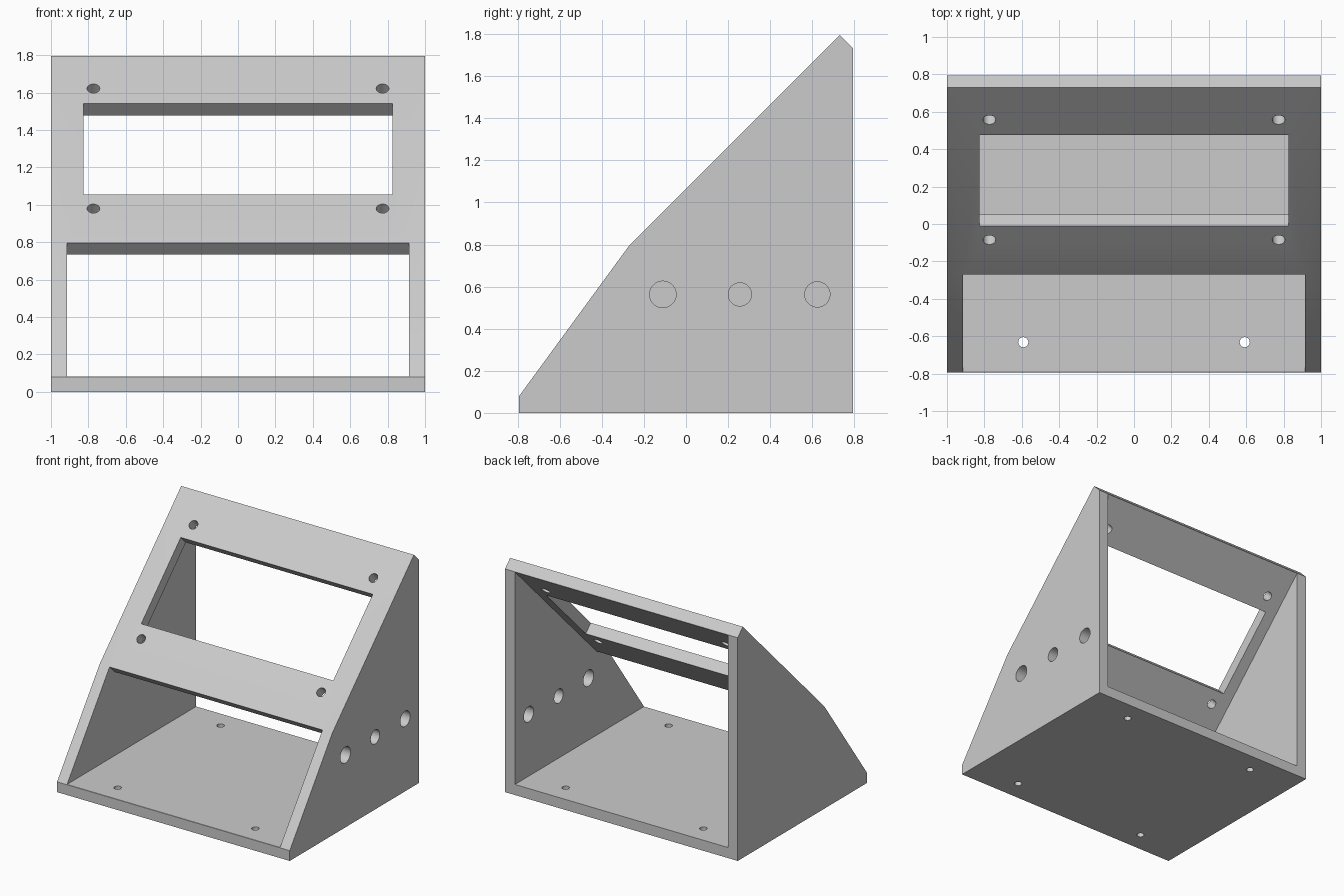
import bpy, bmesh
from math import pi
from mathutils import Matrix, Vector

if "Cube" in bpy.data.objects:
    bpy.data.objects.remove(bpy.data.objects["Cube"])


def profile_solid(name, points, half_width):
    """Extrude a (y, z) side profile across x."""
    bm = bmesh.new()
    face = bm.faces.new([bm.verts.new((-half_width, y, z)) for y, z in points])
    out = bmesh.ops.extrude_face_region(bm, geom=[face])
    moved = [v for v in out["geom"] if isinstance(v, bmesh.types.BMVert)]
    bmesh.ops.translate(bm, verts=moved, vec=(2 * half_width, 0, 0))
    bmesh.ops.recalc_face_normals(bm, faces=bm.faces)
    return to_object(name, bm)


def to_object(name, bm):
    mesh = bpy.data.meshes.new(name)
    bm.to_mesh(mesh)
    bm.free()
    obj = bpy.data.objects.new(name, mesh)
    bpy.context.collection.objects.link(obj)
    return obj


def cut(target, cutter):
    """Subtract the cutter and discard it."""
    cutter.hide_render = True
    mod = target.modifiers.new("cut", 'BOOLEAN')
    mod.operation = 'DIFFERENCE'
    mod.solver = 'EXACT'
    mod.object = cutter
    bpy.context.view_layer.objects.active = target
    bpy.ops.object.modifier_apply(modifier=mod.name)
    bpy.data.objects.remove(cutter)


def drill(target, pos, radius, depth, rot):
    bm = bmesh.new()
    bmesh.ops.create_cone(bm, cap_ends=True, segments=40, radius1=radius,
                          radius2=radius, depth=depth,
                          matrix=Matrix.Translation(pos) @ rot)
    cut(target, to_object("hole_cutter", bm))


UPRIGHT = Matrix.Identity(4)
TILT = Matrix.Rotation(pi / 4, 4, 'X')      # normal to the sloping panel
SIDEWAYS = Matrix.Rotation(pi / 2, 4, 'Y')


def on_panel(x, y):
    return Vector((x, y, y + 1.065))


# Outer body with sloped front and mitred top edge
body = profile_solid("console_enclosure", [
    (-0.793, 0), (0.793, 0), (0.793, 1.734), (0.731, 1.796),
    (-0.27, 0.795), (-0.793, 0.08)], 1.0)

# Hollow interior, open at back and lower front
cut(body, profile_solid("cavity_cutter", [
    (-1.0, 0.082), (1.0, 0.082), (1.0, 1.732), (0.793, 1.732),
    (-0.209, 0.734), (-0.409, 0.934), (-1.0, 0.934)], 0.915))

# Display window in the sloping panel
bm = bmesh.new()
bmesh.ops.create_cube(bm, size=1, matrix=Matrix.Translation(on_panel(0, 0.233))
                      @ TILT @ Matrix.Diagonal((1.65, 0.686, 0.4, 1)))
cut(body, to_object("window_cutter", bm))

# Panel screw holes and floor mounting holes
for s in (-1, 1):
    for y in (-0.085, 0.557):
        drill(body, on_panel(s * 0.773, y), 0.034, 0.4, TILT)
    for y in (-0.632, 0.632):
        drill(body, Vector((s * 0.592, y, 0.04)), 0.027, 0.3, UPRIGHT)

# Connector holes in the right wall
for y, r in ((-0.11, 0.063), (0.256, 0.055), (0.624, 0.06)):
    drill(body, Vector((0.96, y, 0.563)), r, 0.4, SIDEWAYS)

# Crisp edges, smooth hole walls
body.select_set(True)
bpy.context.view_layer.objects.active = body
bpy.ops.object.shade_smooth_by_angle(angle=pi / 6)
